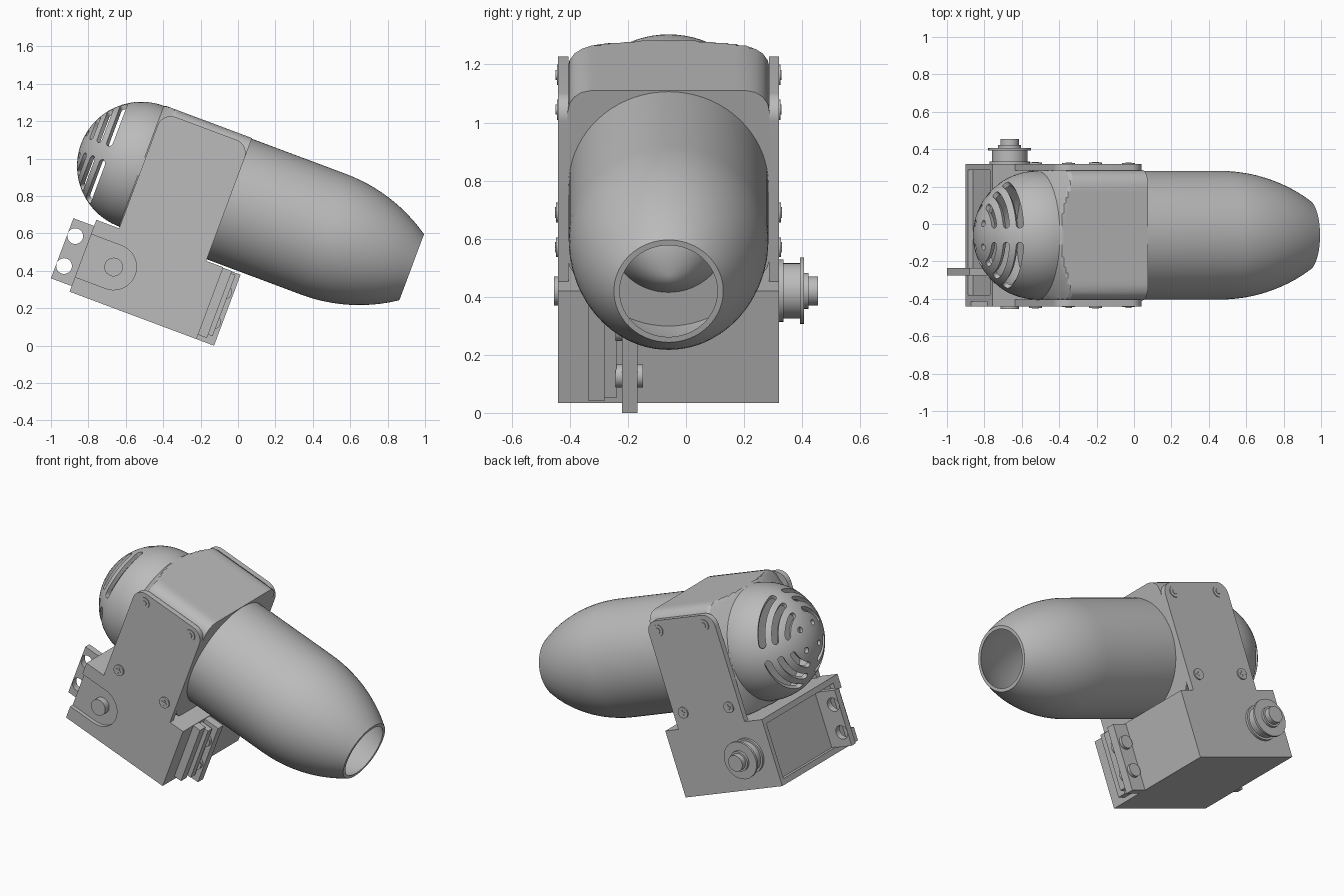
import bpy, bmesh
from math import sin, cos, pi, radians, sqrt
from mathutils import Matrix

cube = bpy.data.objects.get("Cube")
if cube:
    bpy.data.objects.remove(cube, do_unlink=True)

# Everything is built level along x, then tilted nose-down as a whole
TILT = Matrix.Translation((0, -0.06, 0)) @ Matrix.Rotation(radians(20.5), 4, 'Y')
AXIS_Z, R, BACK, FRONT = 0.718, 0.344, -0.82, -0.318

grey = bpy.data.materials.new("plain grey")
grey.use_nodes = True
grey.diffuse_color = (0.5, 0.5, 0.5, 1)
grey.node_tree.nodes["Principled BSDF"].inputs["Base Color"].default_value = (0.5, 0.5, 0.5, 1)


def finish(name, bm, smooth=True):
    bmesh.ops.remove_doubles(bm, verts=bm.verts, dist=0.0002)
    bmesh.ops.recalc_face_normals(bm, faces=bm.faces)
    me = bpy.data.meshes.new(name)
    bm.to_mesh(me)
    bm.free()
    ob = bpy.data.objects.new(name, me)
    bpy.context.collection.objects.link(ob)
    ob.matrix_world = TILT
    me.materials.append(grey)
    if smooth:
        smooth_shade(ob)
    return ob


def smooth_shade(ob):
    bpy.ops.object.select_all(action='DESELECT')
    ob.select_set(True)
    bpy.context.view_layer.objects.active = ob
    bpy.ops.object.shade_smooth_by_angle(angle=radians(25))


def cut(ob, cutter):
    cutter.hide_render = True
    mod = ob.modifiers.new("cut", 'BOOLEAN')
    mod.operation, mod.solver, mod.object = 'DIFFERENCE', 'EXACT', cutter
    bpy.context.view_layer.objects.active = ob
    bpy.context.view_layer.update()
    bpy.ops.object.modifier_apply(modifier="cut")
    bpy.data.objects.remove(cutter, do_unlink=True)
    smooth_shade(ob)


def box(name, x, y, z):
    bm = bmesh.new()
    bmesh.ops.create_cube(bm, size=1)
    for v in bm.verts:
        v.co = [(a + b) / 2 + c * (b - a) for (a, b), c in zip((x, y, z), v.co)]
    return finish(name, bm, False)


def prism(name, outline, y0, y1):
    """Extrude an (x, z) outline along y."""
    bm = bmesh.new()
    face = bm.faces.new([bm.verts.new((x, y0, z)) for x, z in outline])
    ext = bmesh.ops.extrude_face_region(bm, geom=[face])
    for v in ext['geom']:
        if isinstance(v, bmesh.types.BMVert):
            v.co.y = y1
    return finish(name, bm)


def arc(cx, cz, r, a0, a1, n=12):
    return [(cx + r * cos(radians(a0 + (a1 - a0) * i / n)),
             cz + r * sin(radians(a0 + (a1 - a0) * i / n))) for i in range(n + 1)]


def disc(name, x, z, r, y0, y1):
    return prism(name, arc(x, z, r, 0, 360, 32)[:-1], y0, y1)


def revolve(name, profile):
    """Turn a closed (x, radius) profile about the barrel axis."""
    bm = bmesh.new()
    vs = [bm.verts.new((x, 0, AXIS_Z + r)) for x, r in profile]
    es = [bm.edges.new((vs[i - 1], vs[i])) for i in range(len(vs))]
    bmesh.ops.spin(bm, geom=vs + es, cent=(0, 0, AXIS_Z), axis=(1, 0, 0),
                   angle=2 * pi, steps=72)
    bmesh.ops.dissolve_degenerate(bm, dist=0.0001, edges=bm.edges)
    return finish(name, bm)


# Barrel: straight tube, rounded nose, open mouth with a cone inside
nose = [(0.22 + 0.503 * i / 12, 0) for i in range(13)]
nose = [(x, R - 0.89 + sqrt(0.89 ** 2 - (x - 0.22) ** 2)) for x, _ in nose]
revolve("barrel", [(FRONT - 0.01, 0), (FRONT - 0.01, R)] + nose
        + [(x, r - 0.02) for x, r in reversed(nose)]
        + [(0.2, R - 0.02), (0.2, 0.2), (0.56, 0)])

# Rear dome: hollow shell with vent slots
outer = arc(BACK, 0, R, 90, 180, 24)
inner = arc(BACK, 0, R - 0.025, 180, 90, 24)
dome = revolve("rear_dome", [(BACK + 0.01, R)] + outer + inner + [(BACK + 0.01, R - 0.025)])


def slot(bm, theta, phi0, phi1, width, n=20):
    """Round-ended slot along a ring at polar angle theta."""
    rad = sin(theta)
    rows = []
    for i in range(n + 1):
        t = (1 - cos(pi * i / n)) / 2
        phi = phi0 + (phi1 - phi0) * t
        end = min(phi - phi0, phi1 - phi) * rad
        w = max(0.003, sqrt(max(0, width ** 2 - max(0, width - end) ** 2)))
        rows.append([bm.verts.new((BACK - r * cos(a), r * sin(a) * cos(phi),
                                   AXIS_Z + r * sin(a) * sin(phi)))
                     for a, r in ((theta - w, 0.29), (theta + w, 0.29),
                                  (theta + w, 0.38), (theta - w, 0.38))])
    for p, q in zip(rows, rows[1:]):
        for k in range(4):
            bm.faces.new((p[k - 1], p[k], q[k], q[k - 1]))
    bm.faces.new(rows[0])
    bm.faces.new(rows[-1][::-1])


bm = bmesh.new()
for ring, width, gap in ((54, 0.06, 0.14), (41, 0.055, 0.17), (28, 0.05, 0.24)):
    for q in range(4):
        slot(bm, radians(ring), q * pi / 2 + gap, (q + 1) * pi / 2 - gap, width)
for q in range(4):
    mid, half = q * pi / 2 + pi / 4, 0.05 / sin(radians(15))
    slot(bm, radians(15), mid - half, mid + half, 0.05)
cut(dome, finish("vent_cutter", bm, False))

# Housing: rounded square whose back corners are turned down to the dome
N, HALF, CORNER = 96, 0.348, 0.08


def square_radius(a):
    c, s = abs(cos(a)), abs(sin(a))
    r = HALF / max(c, s)
    k = HALF - CORNER
    if min(c, s) * r > k:
        b = k * (c + s)
        r = b + sqrt(b * b - 2 * k * k + CORNER ** 2)
    return r


bm = bmesh.new()
rings = []
for t in (0, 0.15, 0.3, 0.45, 0.6, 0.8, 1, None):
    x = FRONT if t is None else BACK + 0.075 * t
    ring = []
    for i in range(N):
        a = 2 * pi * i / N
        r = square_radius(a) if t is None else min(square_radius(a), R + 0.13 * t)
        ring.append(bm.verts.new((x, r * cos(a), AXIS_Z + r * sin(a))))
    rings.append(ring)
for p, q in zip(rings, rings[1:]):
    for i in range(N):
        bm.faces.new((p[i - 1], p[i], q[i], q[i - 1]))
bm.faces.new(rings[0])
bm.faces.new(rings[-1])
finish("housing", bm)

# Base block with a recessed rear panel
base = box("base_block", (-0.945, -0.22), (-0.38, 0.38), (-0.045, 0.365))
cut(base, box("panel_cutter", (-1, -0.915), (-0.32, 0.35), (-0.01, 0.33)))
SHAFT_X, SHAFT_Z = -0.77, 0.161
u_shape = arc(SHAFT_X, SHAFT_Z, 0.122, -90, 90, 20)
u_shape += [(-1, SHAFT_Z + 0.122), (-1, SHAFT_Z - 0.122)]
cut(base, prism("slot_cutter", u_shape, -0.5, -0.355))

# Side plates with four screws each
plate = [(-0.815, 0.3), (-0.318, 0.3)] + arc(-0.393, 0.953, 0.075, 0, 90)
plate += arc(-0.74, 0.953, 0.075, 90, 180)
for side, s in (("right", -1), ("left", 1)):
    prism(side + "_side_plate", plate, s * 0.345, s * 0.38)
    for x in (-0.735, -0.393):
        disc(side + "_upper_washer", x, 0.968, 0.035, s * 0.37, s * 0.385)
        disc(side + "_upper_screw", x, 0.968, 0.017, s * 0.37, s * 0.389)
        disc(side + "_lower_screw", x, 0.462, 0.034, s * 0.37, s * 0.388)
        for w, h in ((0.018, 0.005), (0.005, 0.018)):
            box(side + "_screw_cross", (x - w, x + w), sorted((s * 0.38, s * 0.391)),
                (0.462 - h, 0.462 + h))

# Drive shaft and pulley
for name, r, y0, y1 in (("shaft_stub", 0.05, -0.395, -0.3), ("pulley_inner_flange", 0.108, 0.375, 0.395),
                        ("pulley_core", 0.095, 0.39, 0.455), ("pulley_outer_flange", 0.115, 0.452, 0.466),
                        ("pulley_hub", 0.062, 0.46, 0.482), ("shaft_end", 0.05, 0.48, 0.515)):
    disc(name, SHAFT_X, SHAFT_Z, r, y0, y1)

# Rear tab with two holes
tab = box("rear_tab", (-1.063, -0.9), (-0.215, -0.175), (-0.013, 0.33))
for z in (0.073, 0.244):
    cut(tab, disc("hole_cutter", -1.02, z, 0.042, -0.3, -0.1))

# Front mounting tab, stepped pads and bolts
box("front_tab", (-0.23, -0.12), (-0.16, -0.107), (-0.045, 0.36))
box("front_pad", (-0.23, -0.17), (-0.275, -0.22), (-0.02, 0.362))
box("front_step", (-0.23, -0.145), (-0.222, -0.18), (0.0, 0.35))
for z in (0.073, 0.244):
    disc("tab_bolt", -0.168, z, 0.04, -0.182, -0.088)
